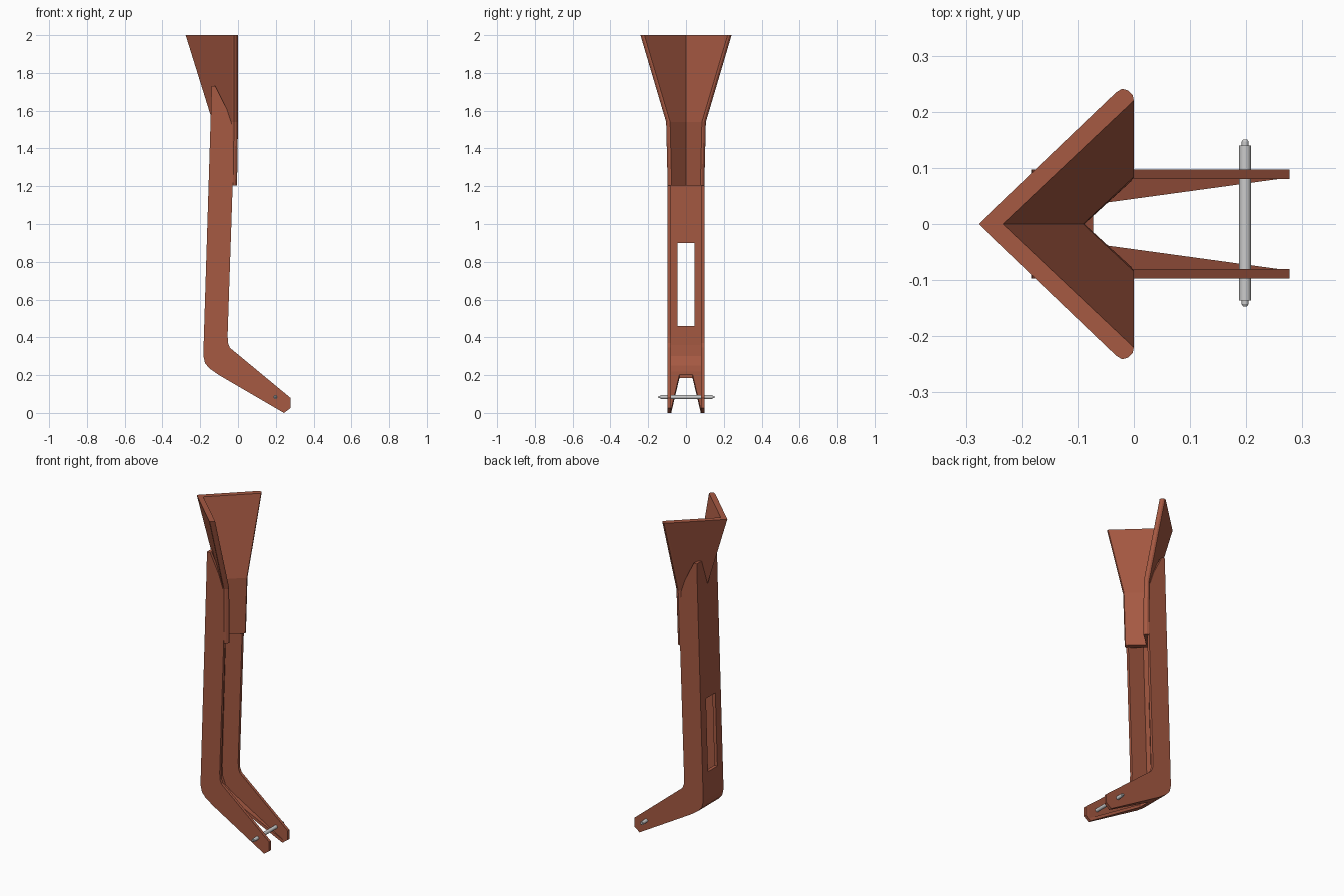
import bpy, bmesh
from mathutils import Matrix

if "Cube" in bpy.data.objects:
    bpy.data.objects.remove(bpy.data.objects["Cube"])


def material(name, color):
    m = bpy.data.materials.new(name)
    m.diffuse_color = color
    m.use_nodes = True
    m.node_tree.nodes["Principled BSDF"].inputs["Base Color"].default_value = m.diffuse_color
    return m


rust = material("rust_red", (0.38, 0.10, 0.055, 1))


def loft(name, sections, mat=None):
    """Join closed loops with the same number of points and cap both ends."""
    bm = bmesh.new()
    rings = [[bm.verts.new(p) for p in s] for s in sections]
    n = len(rings[0])
    for a, b in zip(rings, rings[1:]):
        for i in range(n):
            j = (i + 1) % n
            bm.faces.new((a[i], a[j], b[j], b[i]))
    bm.faces.new(rings[0])
    bm.faces.new(rings[-1])
    bmesh.ops.recalc_face_normals(bm, faces=bm.faces)
    me = bpy.data.meshes.new(name)
    bm.to_mesh(me)
    bm.free()
    ob = bpy.data.objects.new(name, me)
    bpy.context.collection.objects.link(ob)
    if mat:
        me.materials.append(mat)
    return ob


def side_prism(name, profile, half, mat=None):
    return loft(name, [[(x, y, z) for x, z in profile] for y in (-half, half)], mat)


def plan_prism(name, plan, z0, z1):
    return loft(name, [[(x, y, z) for x, y in plan] for z in (z0, z1)])


def cut(ob, cutter):
    cutter.hide_render = True
    mod = ob.modifiers.new("cut", 'BOOLEAN')
    mod.operation = 'DIFFERENCE'
    mod.solver = 'EXACT'
    mod.object = cutter
    bpy.context.view_layer.objects.active = ob
    bpy.ops.object.modifier_apply(modifier=mod.name)
    bpy.data.objects.remove(cutter)


# Bent channel leg: solid side profile, later hollowed
leg = side_prism("channel_leg", [
    (-0.14, 1.73), (-0.12, 1.73), (-0.06, 1.61), (-0.033, 1.53), (-0.02, 1.45),
    (-0.055, 0.41), (-0.053, 0.37), (-0.043, 0.345), (0.277, 0.08), (0.277, 0.025),
    (0.243, 0.0), (-0.1, 0.2), (-0.15, 0.235), (-0.174, 0.262), (-0.183, 0.30),
    (-0.182, 0.36), (-0.145, 1.55)], 0.097, rust)

# Hollow leaving two side plates and a rear web
cut(leg, side_prism("hollow_cutter", [
    (-0.121, 1.85), (-0.125, 1.55), (-0.162, 0.36), (-0.160, 0.30), (-0.140, 0.25),
    (-0.1, 0.219), (0.243, 0.02), (0.4, -0.07), (0.4, 1.85)], 0.08))
# Window in the web
cut(leg, plan_prism("window_cutter",
    [(-0.4, -0.045), (0, -0.045), (0, 0.045), (-0.4, 0.045)], 0.46, 0.90))
# Tapered fork opening in the lower flange
cut(leg, plan_prism("fork_cutter",
    [(-0.072, -0.035), (-0.05, -0.038), (0.26, -0.0805), (0.4, -0.0805),
     (0.4, 0.0805), (0.26, 0.0805), (-0.05, 0.038), (-0.072, 0.035)], -0.2, 0.32))

# V-shaped flared bracket: z, apex x, end x, half width
LEVELS = [(1.205, -0.132, -0.005, 0.097), (1.54, -0.134, 0.0, 0.105), (2.0, -0.277, 0.0, 0.241)]


def v_section(z, apex, end, w):
    half = [(end - 0.031, w - 0.006), (end - 0.021, w), (end - 0.010, w - 0.003),
            (end - 0.002, w - 0.011), (end, w - 0.021)]
    pts = [(apex, 0)] + half + [(apex + 0.044, 0)] + [(x, -y) for x, y in reversed(half)]
    return [(x, y, z) for x, y in pts]


# Trim the leg top where it would poke inside the bracket
trim = []
for z, apex, end, w in LEVELS[1:]:
    a = apex + 0.022
    y = (0.1 - a) * 0.95
    trim.append([(a, 0, z), (0.1, y, z), (0.1, -y, z)])
cut(leg, loft("trim_cutter", trim))

bracket = loft("flared_bracket", [v_section(*l) for l in LEVELS], rust)

# Axle pin with narrow chamfered tips
bm = bmesh.new()
for y0, y1, r0, r1 in [(-0.136, 0.140, 0.0105, 0.0105),
                       (0.140, 0.147, 0.006, 0.006), (0.147, 0.151, 0.006, 0.0035),
                       (-0.143, -0.136, 0.006, 0.006), (-0.147, -0.143, 0.0035, 0.006)]:
    bmesh.ops.create_cone(
        bm, cap_ends=True, segments=20, radius1=r0, radius2=r1, depth=y1 - y0,
        matrix=Matrix.Translation((0.198, (y0 + y1) / 2, 0.084)) @ Matrix.Rotation(-1.5707963, 4, 'X'))
me = bpy.data.meshes.new("axle_pin")
bm.to_mesh(me)
bm.free()
pin = bpy.data.objects.new("axle_pin", me)
bpy.context.collection.objects.link(pin)
bpy.ops.object.select_all(action='DESELECT')
pin.select_set(True)
bpy.context.view_layer.objects.active = pin
bpy.ops.object.shade_smooth_by_angle()
